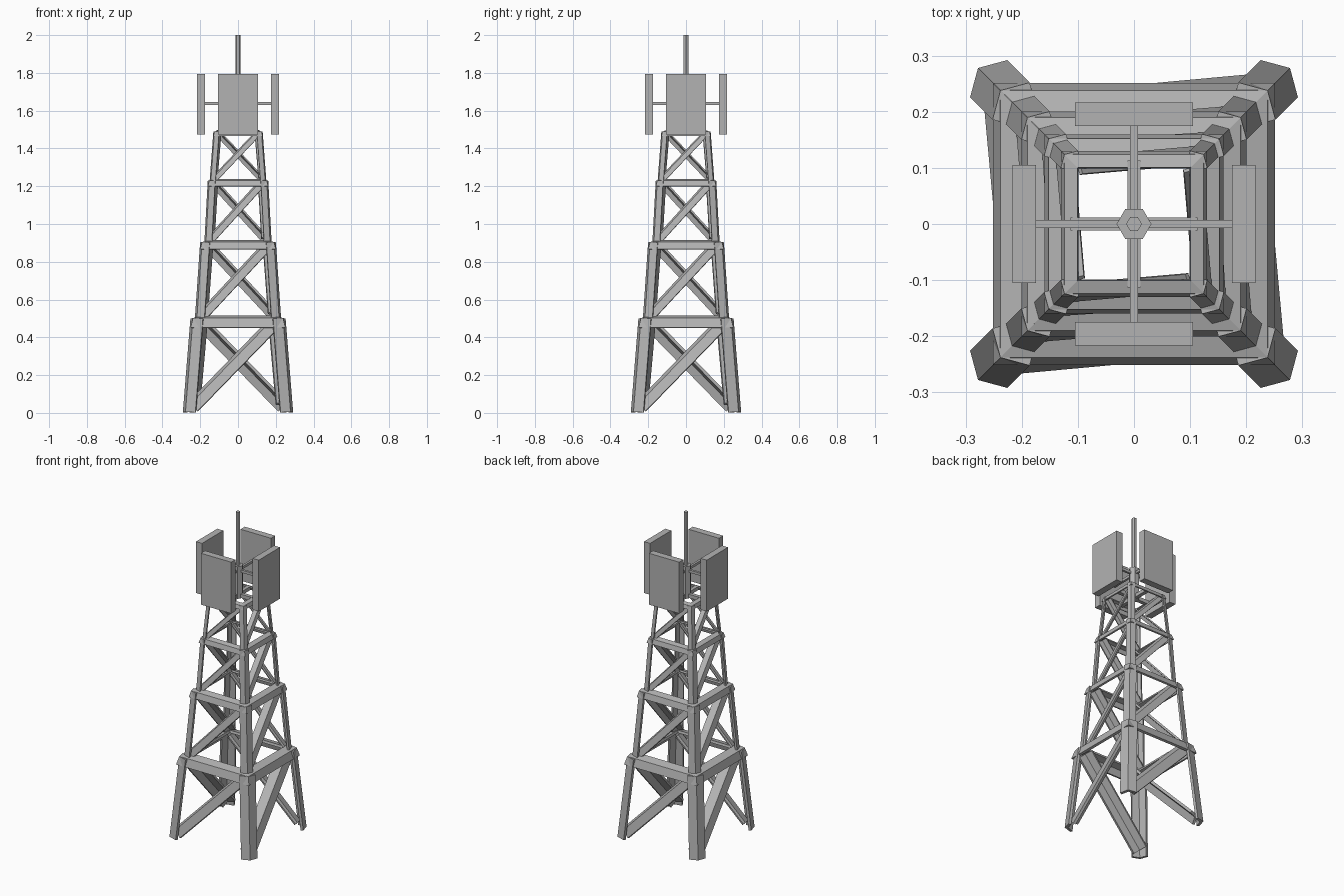
import bpy, bmesh, math
from mathutils import Vector, Matrix

cube = bpy.data.objects.get("Cube")
if cube:
    bpy.data.objects.remove(cube, do_unlink=True)

steel = bpy.data.materials.new("galvanised_grey")
steel.use_nodes = True
GREY = (0.45, 0.45, 0.45, 1)
steel.diffuse_color = GREY
steel.node_tree.nodes["Principled BSDF"].inputs["Base Color"].default_value = GREY

UP = Vector((0, 0, 1))
SIDES = ("front", "left", "back", "right")


def finish(name, bm):
    bmesh.ops.recalc_face_normals(bm, faces=bm.faces)
    mesh = bpy.data.meshes.new(name)
    bm.to_mesh(mesh)
    bm.free()
    mesh.materials.append(steel)
    obj = bpy.data.objects.new(name, mesh)
    bpy.context.collection.objects.link(obj)
    return obj


def angle_bar(name, start, end, outward, width, turn, mitre=False):
    """Folded steel bar: two flanges meeting at 120 degrees along start-end."""
    axis = (end - start).normalized()
    n = (outward - axis * outward.dot(axis)).normalized()
    s = axis.cross(n)
    thick = width * 0.3
    c, h = 0.5, math.sin(math.radians(60))
    left, right = (s * h - n * c) * width, (-s * h - n * c) * width
    section = [Vector(), left, left - (n * h + s * c) * thick,
               -n * thick / h, right - (n * h - s * c) * thick, right]
    ends = [[start + p for p in section], [end + p for p in section]]
    if mitre:
        # Cut both ends at 45 degrees so four bars close into a frame
        for points, sign in zip(ends, (1, -1)):
            for p in points:
                p.x = sign * p.y
    bm = bmesh.new()
    a, b = [[bm.verts.new(p) for p in points] for points in ends]
    for i in range(6):
        j = (i + 1) % 6
        bm.faces.new((a[i], a[j], b[j], b[i]))
    # End caps, one quad for each flange
    for ring in (a, b):
        bm.faces.new((ring[0], ring[1], ring[2], ring[3]))
        bm.faces.new((ring[0], ring[3], ring[4], ring[5]))
    bm.transform(turn)
    return finish(name, bm)


def box(name, centre, size, turn=Matrix()):
    bm = bmesh.new()
    bmesh.ops.create_cube(bm, size=1)
    bm.transform(turn @ Matrix.Translation(centre) @ Matrix.Diagonal((*size, 1)))
    return finish(name, bm)


def hex_post(name, radius, low, high):
    bm = bmesh.new()
    bmesh.ops.create_cone(bm, cap_ends=True, segments=6, radius1=radius,
                          radius2=radius, depth=high - low)
    # Put a corner of the hexagon on the x axis
    angle = math.atan2(bm.verts[:][0].co.y, bm.verts[:][0].co.x)
    bm.transform(Matrix.Translation((0, 0, (low + high) / 2))
                 @ Matrix.Rotation(-angle, 4, "Z"))
    return finish(name, bm)


# Tiers: bottom z, top z, bottom half width, top half width, flange width
TIERS = [
    (0.006, 0.502, 0.278, 0.238, 0.054),
    (0.495, 0.905, 0.218, 0.190, 0.041),
    (0.900, 1.230, 0.170, 0.152, 0.032),
    (1.225, 1.490, 0.144, 0.124, 0.025),
]

for k, side in enumerate(SIDES):
    turn = Matrix.Rotation(k * math.pi / 2, 4, "Z")
    for i, (z0, z1, a0, a1, w) in enumerate(TIERS, 1):
        # Corner leg
        angle_bar(f"leg_{i}_{side}", Vector((a0, -a0, z0)), Vector((a1, -a1, z1)),
                  Vector((1, -1, 0)), w, turn)
        # Horizontal beam at the top of the tier
        angle_bar(f"beam_{i}_{side}", Vector((-a1, -a1, z1)), Vector((a1, -a1, z1)),
                  Vector((0, -1, 1)), w * 0.95, turn, mitre=True)
        # Single diagonal brace, rising to the right on every side
        low = Vector((0.8 * w - a0, 0.45 * w - a0, z0 + 0.4 * w))
        high = Vector((a1 - 0.7 * w, 0.45 * w - a1, z1 - 0.5 * w))
        along = (high - low).normalized()
        rise = (UP - along * UP.dot(along)).normalized()
        shift = rise * w * 0.48
        angle_bar(f"brace_{i}_{side}", low + shift, high + shift,
                  Vector((0, -1, 0)) + rise, w, turn)
    # Antenna panel and its support arm
    box(f"panel_{side}", (0, -0.1955, 1.635), (0.21, 0.042, 0.32), turn)
    box(f"panel_arm_{side}", (0, -0.095, 1.638), (0.014, 0.16, 0.016), turn)

# Cross bars carrying the mast
box("cross_bar_x", (0, 0, 1.485), (0.226, 0.023, 0.023))
box("cross_bar_y", (0, 0, 1.485), (0.023, 0.226, 0.022))

# Central hub and top mast
hex_post("mast_hub", 0.031, 1.47, 1.67)
hex_post("top_mast", 0.014, 1.66, 2.0)
